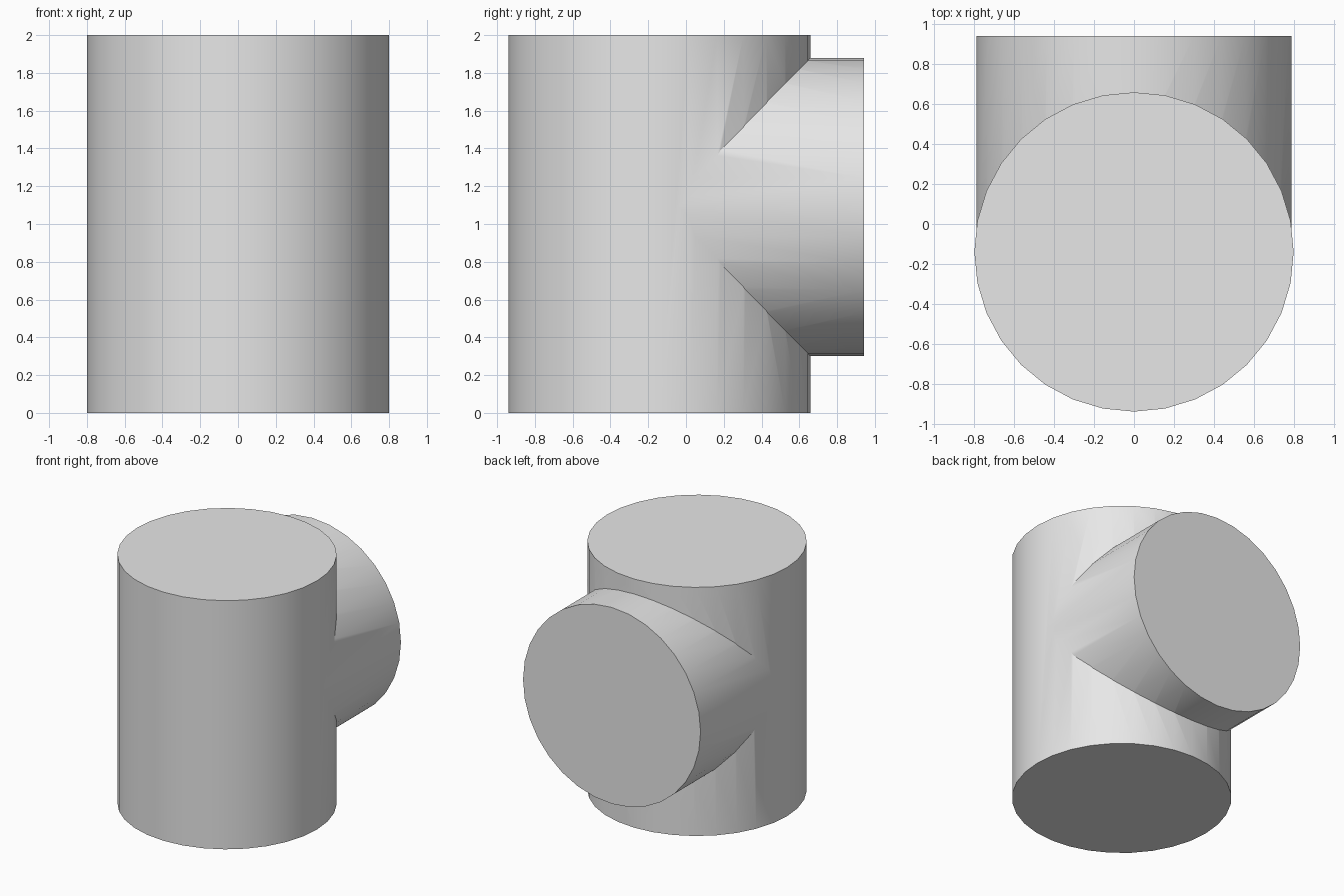
import bpy
import math

cube = bpy.data.objects.get("Cube")
if cube:
    bpy.data.objects.remove(cube, do_unlink=True)

AXIS_Y = -0.14      # upright pipe axis
BRANCH_Z = 1.09     # branch axis height
BRANCH_END = 0.943  # rear face of the branch

grey = bpy.data.materials.new("plain grey")
grey.use_nodes = True
grey.diffuse_color = (0.8, 0.8, 0.8, 1)
grey.node_tree.nodes["Principled BSDF"].inputs["Base Color"].default_value = (0.8, 0.8, 0.8, 1)


def cylinder(name, radius, depth, location, tilt=0):
    bpy.ops.mesh.primitive_cylinder_add(
        vertices=32, radius=radius, depth=depth,
        location=location, rotation=(tilt, 0, 0))
    obj = bpy.context.object
    obj.name = name
    obj.data.materials.append(grey)
    return obj


# Side branch, starting inside the upright and leaving through the back
length = BRANCH_END - AXIS_Y
branch = cylinder("side_branch_helper", 0.79, length,
                  (0, AXIS_Y + length / 2, BRANCH_Z), math.pi / 2)

# Upright body, joined with the branch into one solid tee
body = cylinder("tee_body", 0.8, 2, (0, AXIS_Y, 1))
union = body.modifiers.new("join branch", 'BOOLEAN')
union.operation = 'UNION'
union.solver = 'EXACT'
union.object = branch
bpy.ops.object.modifier_apply(modifier=union.name)
bpy.data.objects.remove(branch, do_unlink=True)

# Rounded walls, crisp rims and seam
bpy.ops.object.shade_smooth_by_angle(angle=math.radians(30))
